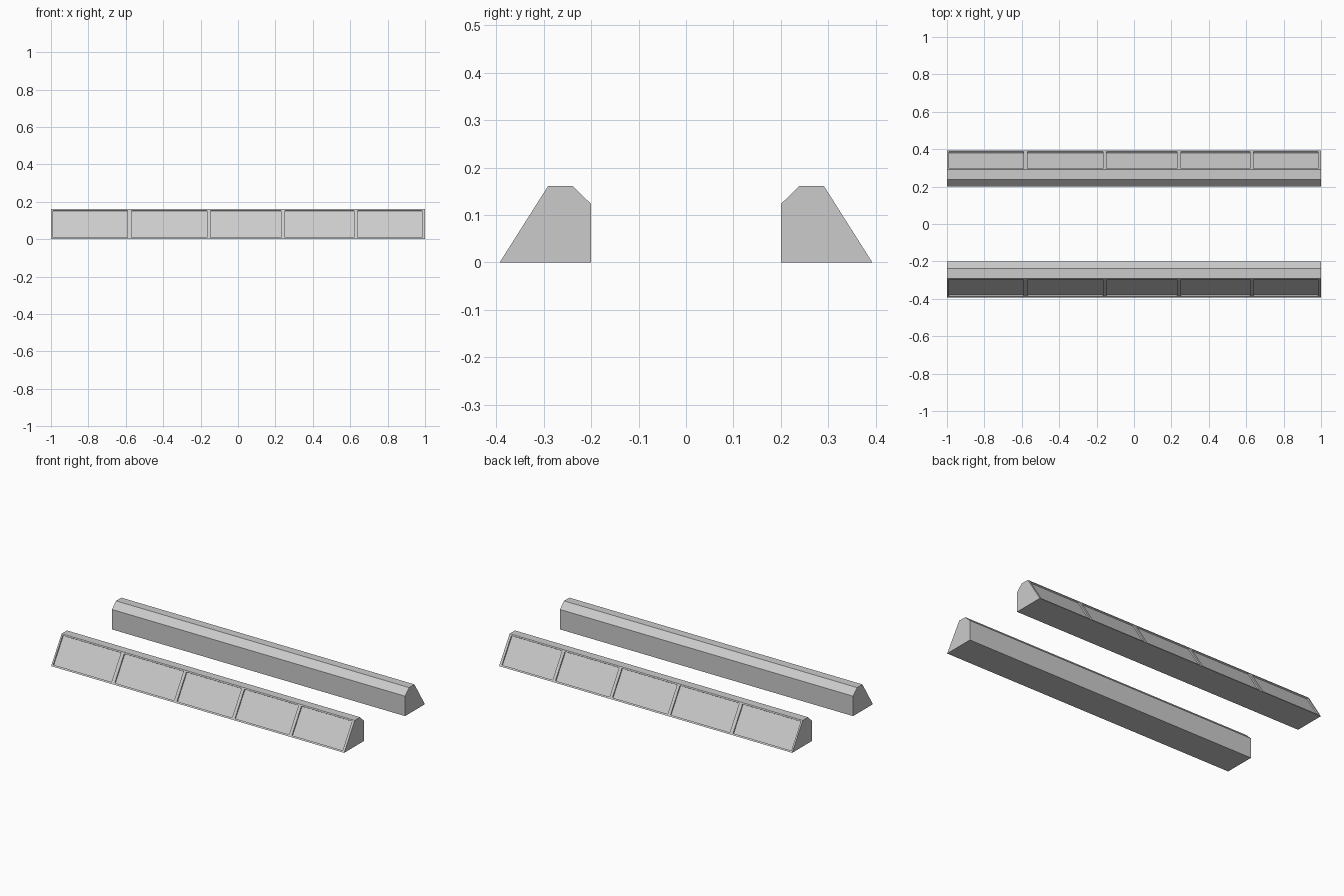
import bpy, bmesh
from mathutils import Vector

if "Cube" in bpy.data.objects:
    bpy.data.objects.remove(bpy.data.objects["Cube"])

# Cross-section of one barrier (y distance from centre, z)
PROFILE = [(0.393, 0), (0.20, 0), (0.20, 0.123), (0.239, 0.161), (0.291, 0.161)]
# x extents of the recessed panels on the sloped outer face
PANELS = [(-0.99, -0.592), (-0.57, -0.165), (-0.146, 0.231), (0.25, 0.62), (0.639, 0.985)]
LOW, HIGH = 0.009, 0.154
DEPTH = 0.008


def make_barrier(name, side):
    bm = bmesh.new()
    # Extruded body
    ends = [[bm.verts.new((x, side * y, z)) for y, z in PROFILE] for x in (-1, 1)]
    bm.faces.new(ends[0])
    bm.faces.new(ends[1][::-1])
    n = len(PROFILE)
    for i in range(n):
        j = (i + 1) % n
        bm.faces.new((ends[0][i], ends[1][i], ends[1][j], ends[0][j]))
    bmesh.ops.recalc_face_normals(bm, faces=bm.faces)
    bm.normal_update()

    # Sloped outer face
    def slope_faces():
        bm.normal_update()
        return [f for f in bm.faces if f.normal.y * side > 0.5 and f.normal.z > 0.3]

    def cut(faces, co, no):
        geom = set(faces)
        for f in faces:
            geom.update(f.edges)
            geom.update(f.verts)
        bmesh.ops.bisect_plane(bm, geom=list(geom), dist=1e-5, plane_co=co, plane_no=no)

    # Panel outlines, cut on the slope only
    for z in (LOW, HIGH):
        cut(slope_faces(), Vector((0, 0, z)), Vector((0, 0, 1)))
    for x in [x for p in PANELS for x in p]:
        band = [f for f in slope_faces() if LOW < f.calc_center_median().z < HIGH
                and f.calc_area() > 0.01]
        cut(band, Vector((x, 0, 0)), Vector((1, 0, 0)))

    # Recessed panels
    picked = []
    for f in slope_faces():
        c = f.calc_center_bounds()
        width = max(v.co.x for v in f.verts) - min(v.co.x for v in f.verts)
        if 0.03 < c.z < 0.13 and 0.3 < width < 0.5:
            picked.append(f)
    bmesh.ops.inset_individual(bm, faces=picked, thickness=0, depth=-DEPTH)

    mesh = bpy.data.meshes.new(name)
    bm.to_mesh(mesh)
    bm.free()
    bpy.context.collection.objects.link(bpy.data.objects.new(name, mesh))


make_barrier("front_barrier", -1)
make_barrier("back_barrier", 1)
